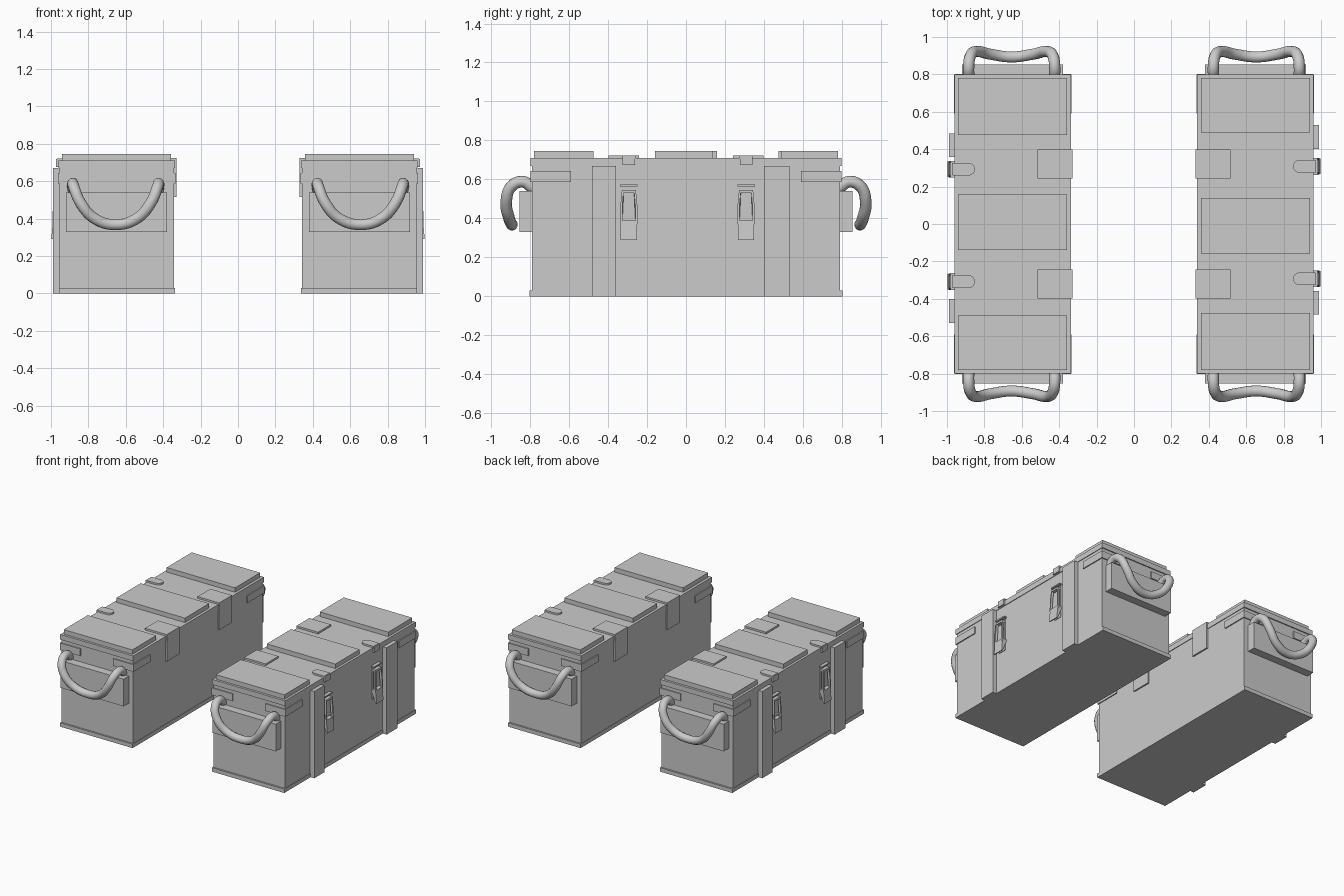
import bpy, bmesh, math
from mathutils import Matrix, Vector

if "Cube" in bpy.data.objects:
    bpy.data.objects.remove(bpy.data.objects["Cube"])

parts = []


def add_mesh(name, bm):
    bmesh.ops.recalc_face_normals(bm, faces=bm.faces)
    me = bpy.data.meshes.new(name)
    bm.to_mesh(me)
    bm.free()
    ob = bpy.data.objects.new(name, me)
    bpy.context.collection.objects.link(ob)
    parts.append(ob)
    return ob


def box(name, x, y, z):
    bm = bmesh.new()
    bmesh.ops.create_cube(bm, size=1)
    for v in bm.verts:
        v.co = Vector([(r[0] + r[1]) / 2 + c * (r[1] - r[0]) for c, r in zip(v.co, (x, y, z))])
    return add_mesh(name, bm)


def prism(name, pts, direction):
    """Extrude a planar 3D outline along a direction."""
    bm = bmesh.new()
    face = bm.faces.new([bm.verts.new(p) for p in pts])
    ret = bmesh.ops.extrude_face_region(bm, geom=[face])
    bmesh.ops.translate(bm, vec=direction, verts=[g for g in ret["geom"] if isinstance(g, bmesh.types.BMVert)])
    return add_mesh(name, bm)


def tube(name, pts, radius):
    """Smooth tube through the points, converted to a mesh."""
    cu = bpy.data.curves.new(name, 'CURVE')
    cu.dimensions = '3D'
    cu.bevel_depth = radius
    cu.bevel_resolution = 4
    cu.use_fill_caps = True
    sp = cu.splines.new('BEZIER')
    sp.resolution_u = 6
    sp.bezier_points.add(len(pts) - 1)
    for bp, p in zip(sp.bezier_points, pts):
        bp.co = p
        bp.handle_left_type = bp.handle_right_type = 'AUTO'
    ob = bpy.data.objects.new(name, cu)
    bpy.context.collection.objects.link(ob)
    bpy.ops.object.select_all(action='DESELECT')
    ob.select_set(True)
    bpy.context.view_layer.objects.active = ob
    bpy.ops.object.convert(target='MESH')
    ob = bpy.context.object
    bpy.ops.object.shade_smooth_by_angle(angle=math.radians(50))
    parts.append(ob)


# Body, base rim, lid and raised lid panels
box("crate_body", (0.342, 0.955), (-0.79, 0.79), (0, 0.68))
box("base_rim", (0.338, 0.958), (-0.803, 0.803), (0, 0.03))
box("lid", (0.337, 0.96), (-0.798, 0.798), (0.67, 0.71))
for i, (a, b) in enumerate([(-0.78, -0.475), (-0.158, 0.138), (0.488, 0.78)]):
    box(f"lid_panel_{i}", (0.357, 0.942), (a, b), (0.70, 0.745))

# Vertical battens on the latch side
for i, (a, b) in enumerate([(-0.483, -0.358), (0.4, 0.53)]):
    box(f"side_batten_{i}", (0.95, 0.99), (a, b), (0, 0.67))

# Hinges: plate on the lid folded down the side
for i, yc in enumerate((-0.32, 0.32)):
    prism(f"hinge_{i}", [(x, yc - 0.078, z) for x, z in
          [(0.33, 0.515), (0.33, 0.724), (0.515, 0.724), (0.515, 0.708), (0.345, 0.708), (0.345, 0.515)]],
          (0, 0.156, 0))

# Latches: lid tongue, lever, open sloping frame, catch bar
for i, yc in enumerate((-0.293, 0.308)):
    arc = [(0.885 - 0.035 * math.sin(a), yc + 0.034 * math.cos(a), 0.705)
           for a in [math.pi * k / 8 for k in range(9)]]
    prism(f"latch_tongue_{i}", arc + [(0.967, yc - 0.034, 0.705), (0.967, yc + 0.034, 0.705)], (0, 0, 0.018))
    box(f"latch_lip_{i}", (0.95, 0.972), (yc - 0.032, yc + 0.032), (0.675, 0.72))
    box(f"latch_backplate_{i}", (0.95, 0.96), (yc - 0.034, yc + 0.034), (0.31, 0.56))
    prism(f"latch_lever_{i}", [(x, yc - 0.042, z) for x, z in
          [(0.955, 0.375), (0.99, 0.29), (0.998, 0.29), (0.99, 0.39), (0.955, 0.39)]], (0, 0.084, 0))
    for s in (-1, 1):
        prism(f"latch_rail_{i}", [(x, yc + s * o, z) for x, o, z in
              [(0.978, 0.044, 0.37), (0.992, 0.044, 0.37), (0.99, 0.044, 0.46),
               (0.985, 0.036, 0.545), (0.97, 0.036, 0.545)]], (0, -s * 0.01, 0))
    box(f"latch_frame_top_{i}", (0.955, 0.986), (yc - 0.034, yc + 0.034), (0.53, 0.545))
    box(f"latch_catch_{i}", (0.95, 0.98), (yc - 0.045, yc + 0.045), (0.563, 0.573))

# End blocks, rope handles and corner straps
XC = 0.65
for s in (-1, 1):
    box("handle_block", (0.38, 0.92), sorted((s * 0.78, s * 0.853)), (0.33, 0.54))
    half = [(0.228, 0.785, 0.555), (0.23, 0.835, 0.588), (0.222, 0.895, 0.565),
            (0.19, 0.922, 0.488), (0.115, 0.908, 0.402)]
    path = [(-x, y, z) for x, y, z in half] + [(0, 0.893, 0.368)] + half[::-1]
    tube("rope_handle", [(XC + 0.004 + x, s * y, z) for x, y, z in path], 0.03)
    for xo, xi, xe in ((0.334, 0.342, 0.51), (0.963, 0.955, 0.79)):
        prism("corner_strap", [(x, s * y, 0.588) for x, y in
              [(xo, 0.59), (xo, 0.798), (xe, 0.798), (xe, 0.788), (xi, 0.788), (xi, 0.59)]], (0, 0, 0.055))

# Second crate: the first turned half a circle about the centre
turn = Matrix.Rotation(math.pi, 4, 'Z')
for ob in list(parts):
    twin = ob.copy()
    twin.name = "second_" + ob.name
    twin.matrix_world = turn @ ob.matrix_basis
    bpy.context.collection.objects.link(twin)
